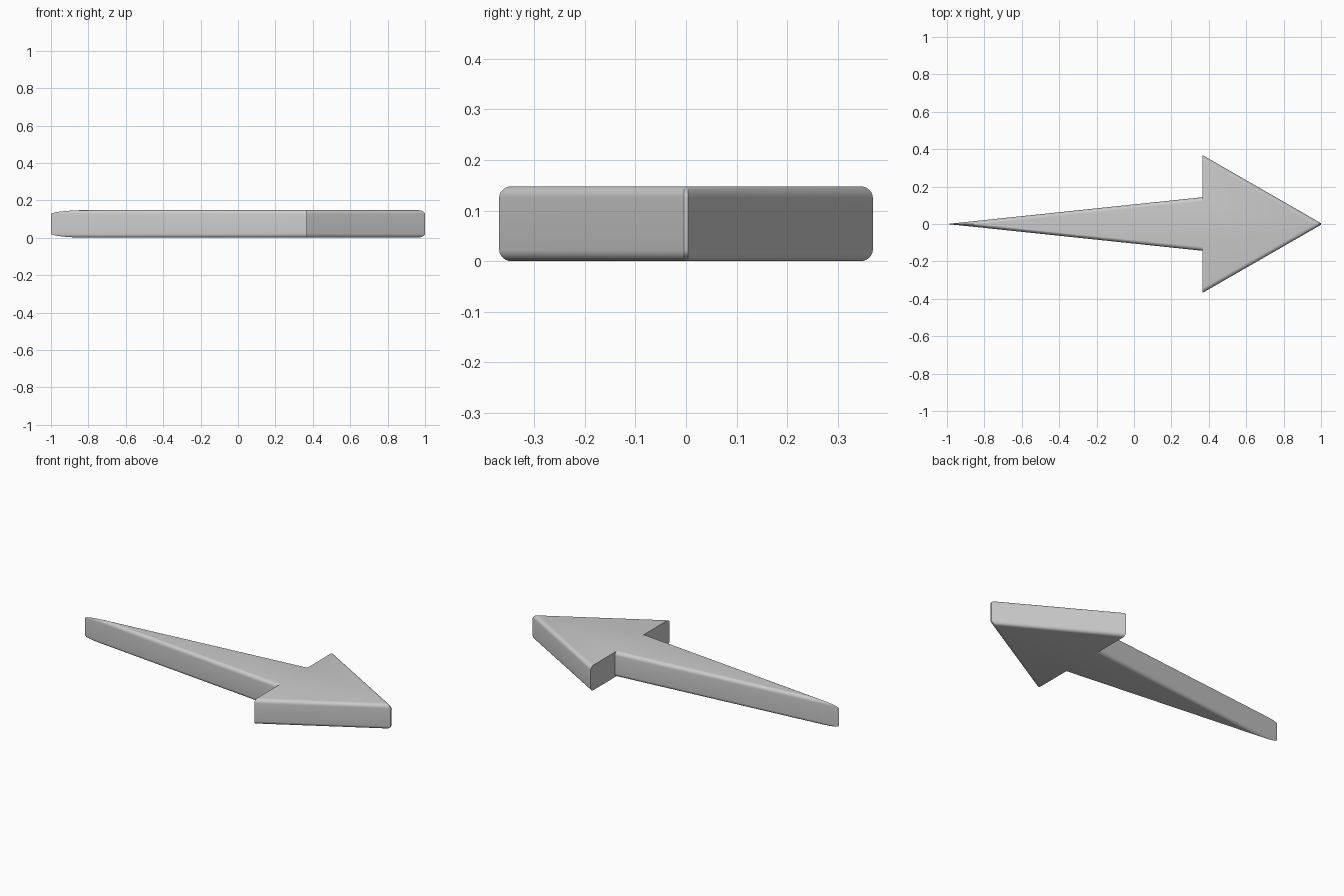
import bpy, bmesh, math

if "Cube" in bpy.data.objects:
    bpy.data.objects.remove(bpy.data.objects["Cube"])

HEIGHT, RADIUS, STEPS = 0.148, 0.022, 6
NECK_X, SHAFT_Y, HEAD_Y = 0.365, 0.143, 0.369
TIP_Y = 0.004
shaft_angle = math.atan2(SHAFT_Y, NECK_X + 1)
head_angle = math.atan2(HEAD_Y - TIP_Y, 1 - NECK_X)


def outline(inset):
    """Arrow outline with the slanted sides moved inward; the back of the head stays put."""
    tail = -1 + inset / math.sin(shaft_angle)
    tip = 1 - inset / math.sin(head_angle)
    shaft = SHAFT_Y - inset / math.cos(shaft_angle)
    head = HEAD_Y - inset / math.cos(head_angle)
    half = [(NECK_X, shaft), (NECK_X, head), (tip, TIP_Y)]
    return [(tail, 0)] + [(x, -y) for x, y in half] + [(x, y) for x, y in reversed(half)]


# Rounded edge profile: (inset, height) from bottom to top
bottom = []
for i in range(STEPS + 1):
    a = math.pi / 2 * i / STEPS
    bottom.append((RADIUS * (1 - math.sin(a)), RADIUS * (1 - math.cos(a))))
profile = bottom + [(d, HEIGHT - z) for d, z in reversed(bottom)]

# Arrow body lofted through the outlines
bm = bmesh.new()
rings = [[bm.verts.new((x, y, z)) for x, y in outline(d)] for d, z in profile]
n = len(rings[0])
for low, high in zip(rings, rings[1:]):
    for i in range(n):
        j = (i + 1) % n
        bm.faces.new((low[i], low[j], high[j], high[i]))
bm.faces.new(rings[0][::-1])
bm.faces.new(rings[-1])
bmesh.ops.recalc_face_normals(bm, faces=bm.faces)

mesh = bpy.data.meshes.new("arrow")
bm.to_mesh(mesh)
bm.free()
arrow = bpy.data.objects.new("arrow", mesh)
bpy.context.collection.objects.link(arrow)
bpy.context.view_layer.objects.active = arrow
arrow.select_set(True)
bpy.ops.object.shade_smooth_by_angle(angle=math.radians(30))
